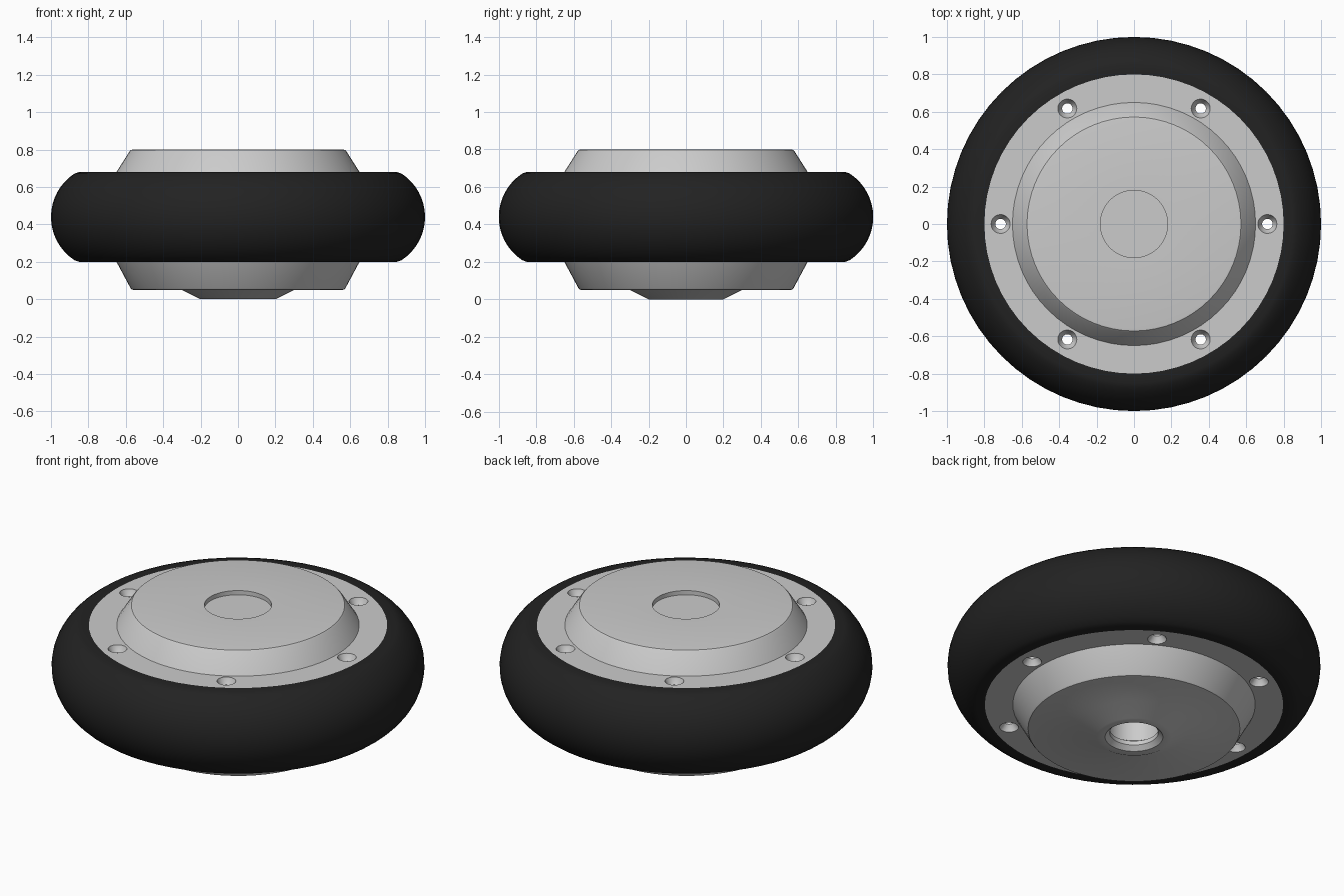
import bpy, bmesh, math
from mathutils import Matrix, Vector

if "Cube" in bpy.data.objects:
    bpy.data.objects.remove(bpy.data.objects["Cube"])


def lathe_bmesh(bm, profile, segs, closed=False, offset=(0, 0, 0)):
    """Revolve an (r, z) profile around z and weld it into a closed surface."""
    part = bmesh.new()
    verts = [part.verts.new((r, 0, z)) for r, z in profile]
    edges = [part.edges.new(p) for p in zip(verts, verts[1:])]
    if closed:
        edges.append(part.edges.new((verts[-1], verts[0])))
    bmesh.ops.spin(part, geom=verts + edges, cent=(0, 0, 0), axis=(0, 0, 1),
                   angle=math.tau, steps=segs, use_merge=False, use_duplicate=False)
    bmesh.ops.remove_doubles(part, verts=part.verts[:], dist=1e-4)
    bmesh.ops.recalc_face_normals(part, faces=part.faces[:])
    bmesh.ops.transform(part, matrix=Matrix.Translation(Vector(offset)), verts=part.verts[:])
    temp = bpy.data.meshes.new("temp")
    part.to_mesh(temp)
    part.free()
    bm.from_mesh(temp)
    bpy.data.meshes.remove(temp)


def make_object(name, bm):
    mesh = bpy.data.meshes.new(name)
    bm.to_mesh(mesh)
    bm.free()
    obj = bpy.data.objects.new(name, mesh)
    bpy.context.collection.objects.link(obj)
    return obj


def activate(obj):
    bpy.ops.object.select_all(action='DESELECT')
    obj.select_set(True)
    bpy.context.view_layer.objects.active = obj


# Tyre: flat sides with a bulging tread
cx, mid, rad = 0.724, 0.44, 0.276
sweep = math.radians(57)
tread = []
for i in range(17):
    a = -sweep + 2 * sweep * i / 16
    tread.append((cx + rad * math.cos(a), mid + rad * math.sin(a)))
bm = bmesh.new()
lathe_bmesh(bm, [(0.80, 0.20), (0.85, 0.20)] + tread + [(0.85, 0.68), (0.80, 0.68)],
            64, closed=True)
tyre = make_object("tyre", bm)
rubber = bpy.data.materials.new("rubber")
rubber.diffuse_color = (0.016, 0.016, 0.016, 1)
rubber.use_nodes = True
rubber.node_tree.nodes["Principled BSDF"].inputs["Base Color"].default_value = rubber.diffuse_color
tyre.data.materials.append(rubber)

# Hub: blind axle bore, lower boss, cone, flange, upper cone, shallow recess
bm = bmesh.new()
lathe_bmesh(bm, [
    (0, 0.50), (0.145, 0.50), (0.145, 0.06), (0.13, 0.05), (0.13, 0.025), (0.155, 0.0),
    (0.20, 0.0), (0.30, 0.05),
    (0.56, 0.05), (0.568, 0.052), (0.575, 0.06), (0.65, 0.20), (0.80, 0.20),
    (0.80, 0.68), (0.65, 0.68), (0.58, 0.79), (0.572, 0.798), (0.56, 0.80),
    (0.18, 0.80), (0.18, 0.775), (0, 0.775)], 64)
hub = make_object("hub", bm)

# Six bolt holes, countersunk on both faces
bm = bmesh.new()
for i in range(6):
    a = math.tau * i / 6
    lathe_bmesh(bm, [(0, 0.19), (0.053, 0.19), (0.05, 0.205), (0.028, 0.235),
                     (0.028, 0.645), (0.05, 0.675), (0.053, 0.69), (0, 0.69)],
                20, offset=(0.713 * math.cos(a), 0.713 * math.sin(a), 0))
cutter = make_object("bolt_hole_cutter", bm)
cutter.hide_render = True
mod = hub.modifiers.new("bolt_holes", 'BOOLEAN')
mod.operation = 'DIFFERENCE'
mod.solver = 'EXACT'
mod.object = cutter
activate(hub)
bpy.ops.object.modifier_apply(modifier=mod.name)
bpy.data.objects.remove(cutter)

# Smooth shading with crisp edges
for obj in (tyre, hub):
    activate(obj)
    bpy.ops.object.shade_smooth_by_angle(angle=math.radians(28))
